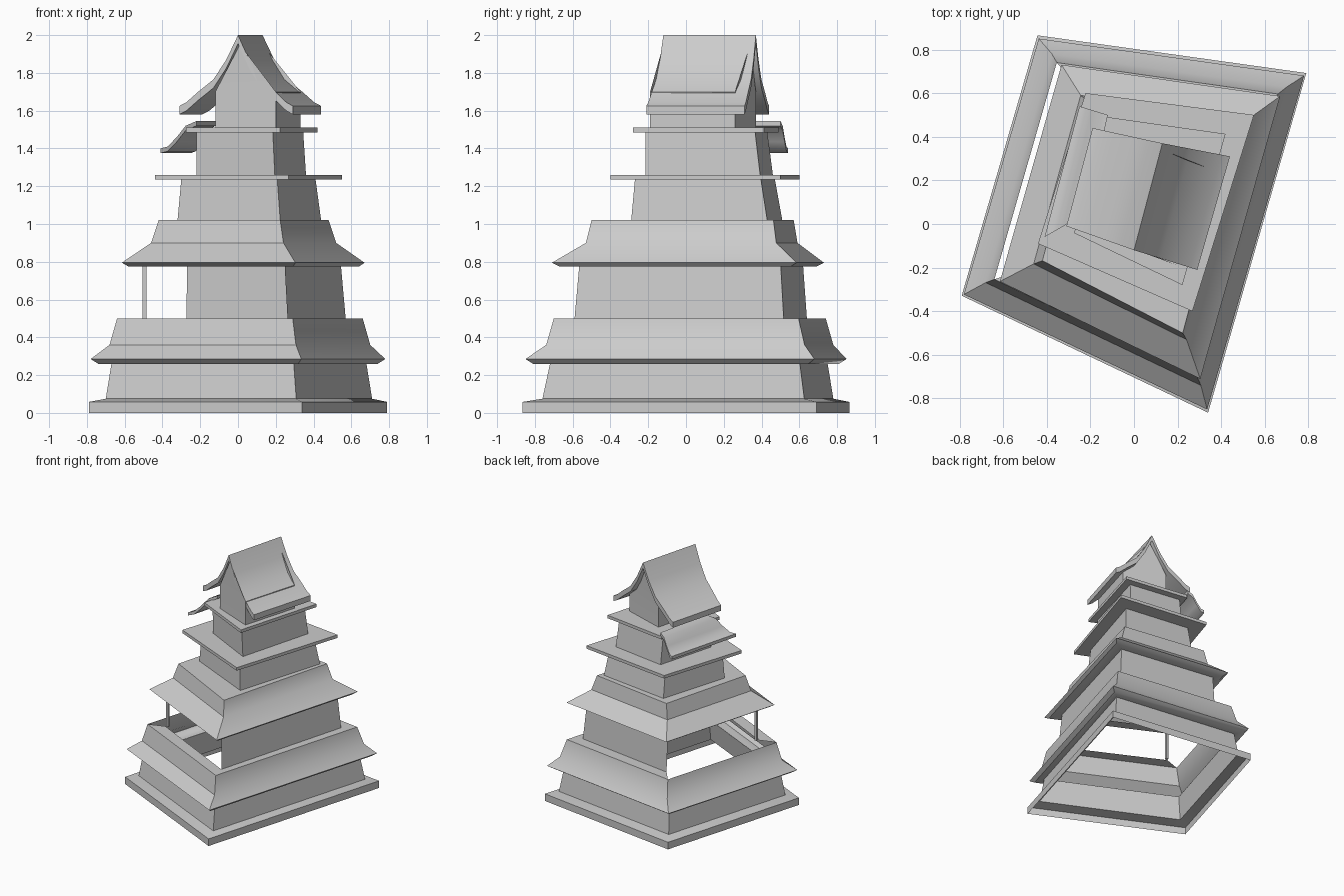
import bpy, bmesh, math

cube = bpy.data.objects.get("Cube")
if cube:
    bpy.data.objects.remove(cube, do_unlink=True)

stone = bpy.data.materials.new("pale_grey")
stone.use_nodes = True
GREY = (0.6, 0.6, 0.6, 1)
stone.diffuse_color = GREY
stone.node_tree.nodes["Principled BSDF"].inputs["Base Color"].default_value = GREY


def finish(name, bm, recalc=True):
    if recalc:
        bmesh.ops.recalc_face_normals(bm, faces=bm.faces)
    mesh = bpy.data.meshes.new(name)
    bm.to_mesh(mesh)
    bm.free()
    mesh.materials.append(stone)
    obj = bpy.data.objects.new(name, mesh)
    bpy.context.collection.objects.link(obj)
    bpy.ops.object.select_all(action='DESELECT')
    obj.select_set(True)
    bpy.context.view_layer.objects.active = obj
    bpy.ops.object.shade_smooth_by_angle(angle=math.radians(35))
    return obj


def ring(z, x0, x1, y0, y1):
    """Skewed four-cornered outline fitted to a bounding box."""
    def at(u, v):
        return (x0 + u * (x1 - x0), y0 + v * (y1 - y0), z)
    return [at(0, .31), at(.715, 0), at(1, .9), at(.22, 1)]


def tier(name, levels, open_faces=(), capped=False):
    """Loft through outlines; sides run front, right, back, left."""
    bm = bmesh.new()
    rows = [[bm.verts.new(p) for p in ring(*lv)] for lv in levels]
    for i, (low, high) in enumerate(zip(rows, rows[1:])):
        for s in range(4):
            if (i, s) not in open_faces:
                n = (s + 1) % 4
                bm.faces.new((low[s], low[n], high[n], high[s]))
    if capped:
        bm.faces.new(rows[0][::-1])
        bm.faces.new(rows[-1])
    return finish(name, bm, recalc=capped)


def sheet(name, top, eave, profile, thick):
    """Thick curved roof slope between a top edge and an eave edge."""
    bm = bmesh.new()
    sections = []
    for (tx, ty), (ex, ey) in zip(top, eave):
        line = [(tx + t * (ex - tx), ty + t * (ey - ty), z) for t, z in profile]
        under = [(x, y, z - thick) for x, y, z in reversed(line)]
        sections.append([bm.verts.new(p) for p in line + under])
    a, b = sections
    for i in range(len(a)):
        n = (i + 1) % len(a)
        bm.faces.new((a[i], a[n], b[n], b[i]))
    k = len(profile)
    for sec in sections:
        for i in range(k - 1):
            bm.faces.new((sec[i], sec[i + 1], sec[-2 - i], sec[-1 - i]))
    return finish(name, bm)


# Hollow base storey with a footing
tier("base_storey", [
    (0, -.79, .79, -.865, .865), (.058, -.79, .79, -.865, .865),
    (.075, -.70, .71, -.76, .78), (.26, -.67, .68, -.72, .75)])

# Lower skirt roof; its left ledge is missing
tier("lower_roof", [
    (.258, -.67, .68, -.72, .75), (.26, -.74, .74, -.81, .81),
    (.285, -.78, .78, -.85, .85), (.36, -.68, .70, -.74, .78),
    (.5, -.64, .66, -.70, .74), (.5, -.51, .57, -.59, .64)],
    open_faces=[(4, 3)])

# Second storey is open at the front and left
tier("second_storey", [
    (.5, -.51, .57, -.59, .64), (.78, -.50, .545, -.565, .62)],
    open_faces=[(0, 0), (0, 3)])

# Corner post between the two open sides
post = bmesh.new()
bmesh.ops.create_cube(post, size=1)
bmesh.ops.scale(post, vec=(.02, .02, .28), verts=post.verts)
bmesh.ops.translate(post, vec=(-.495, -.2, .64), verts=post.verts)
finish("corner_post", post)

# Upper skirt roof
tier("upper_roof", [
    (.778, -.50, .545, -.565, .62), (.775, -.58, .64, -.67, .69),
    (.795, -.615, .67, -.71, .73), (.90, -.46, .52, -.53, .59),
    (1.02, -.42, .48, -.50, .57), (1.02, -.32, .44, -.29, .51)])

# Upper storeys and flat eaves
tier("third_storey", [(1.02, -.32, .44, -.29, .51), (1.24, -.30, .41, -.27, .47)])
tier("third_eave", [(1.235, -.44, .55, -.40, .60), (1.26, -.44, .55, -.40, .60)],
     capped=True)
tier("fourth_storey", [(1.26, -.22, .36, -.215, .46), (1.49, -.22, .345, -.215, .43)])
tier("fourth_eave", [(1.485, -.275, .42, -.28, .49), (1.51, -.275, .42, -.28, .49)],
     capped=True)

# Lean-to roof on the left side
sheet("side_lean_to", [(-.22, .05), (-.12, .50)], [(-.41, -.06), (-.25, .54)],
      [(0, 1.545), (.3, 1.52), (.55, 1.46), (.8, 1.41), (1, 1.40)], .025)

# Top chamber with gable ends
bm = bmesh.new()
corners = [(-.12, -.06), (.2, -.19), (.33, .26), (-.01, .37)]
foot = [bm.verts.new((x, y, 1.51)) for x, y in corners]
head = [bm.verts.new((x, y, 1.70)) for x, y in corners]
front_peak = bm.verts.new((.01, -.12, 1.95))
back_peak = bm.verts.new((.13, .34, 1.95))
for s in range(4):
    n = (s + 1) % 4
    bm.faces.new((foot[s], foot[n], head[n], head[s]))
bm.faces.new((head[0], head[1], front_peak))
bm.faces.new((head[2], head[3], back_peak))
finish("top_chamber", bm, recalc=False)

# Curved gable roof
ridge = [(0, -.12), (.13, .37)]
curve = [(0, 2), (.2, 1.87), (.42, 1.765), (.68, 1.70), (.88, 1.645), (1, 1.625)]
sheet("left_roof_slope", ridge, [(-.31, -.01), (-.19, .44)], curve, .045)
sheet("right_roof_slope", ridge, [(.29, -.21), (.44, .31)], curve, .045)
